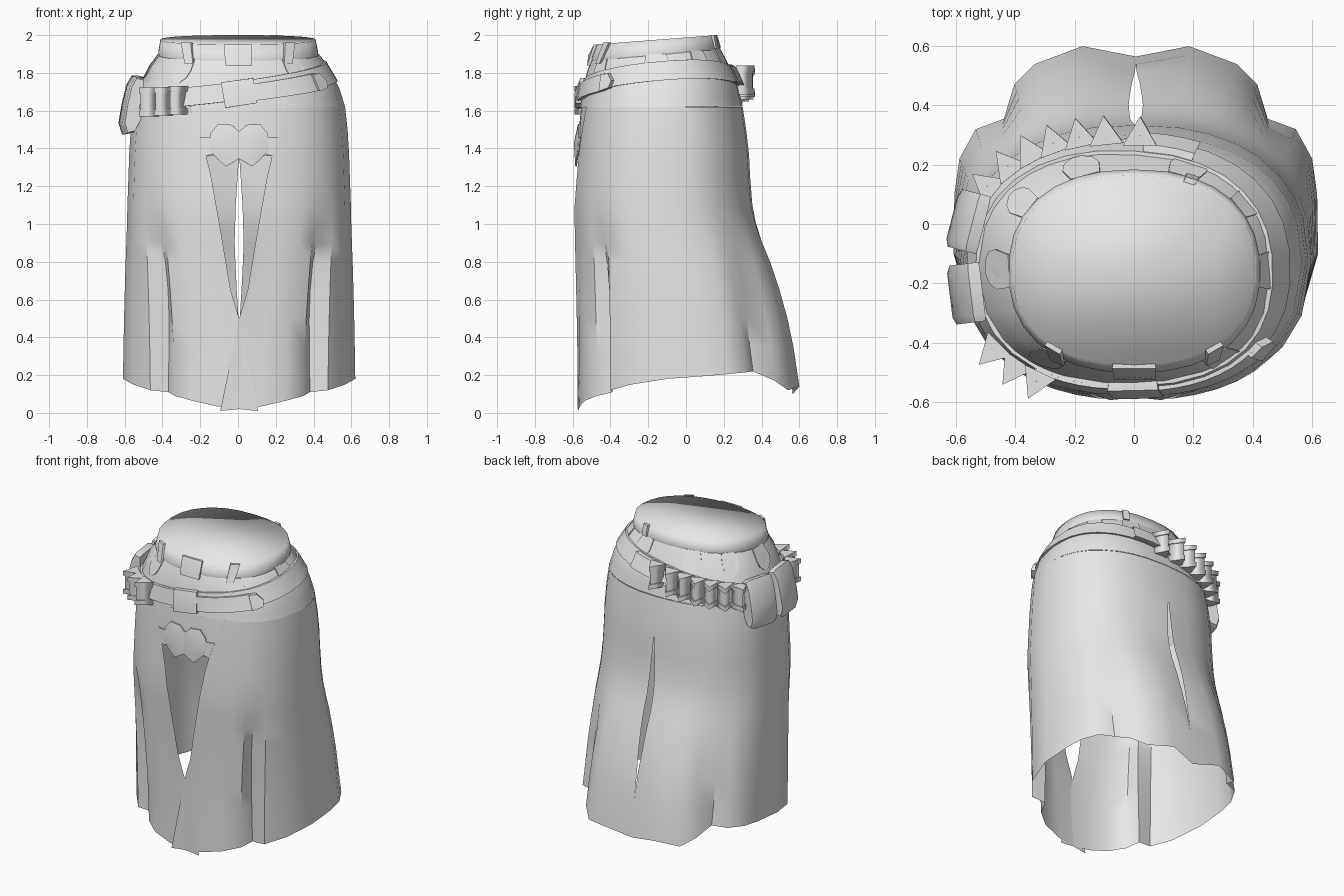
import bpy, bmesh, math
from mathutils import Vector

if "Cube" in bpy.data.objects:
    bpy.data.objects.remove(bpy.data.objects["Cube"])

cloth = bpy.data.materials.new("plain_grey")
cloth.diffuse_color = (0.8, 0.8, 0.8, 1)
cloth.use_nodes = True
cloth.node_tree.nodes["Principled BSDF"].inputs["Base Color"].default_value = cloth.diffuse_color

# body section keys: level, tilt, half width, front y, back y
KEYS = [(1.976, .077, .412, -.475, .165), (1.9, .09, .42, -.50, .18), (1.84, .07, .47, -.522, .215),
        (1.72, .03, .53, -.548, .275), (1.6, 0, .567, -.565, .305), (1.4, 0, .581, -.578, .332),
        (1.1, 0, .591, -.595, .347), (0, 0, .591, -.595, .347)]
POW = 0.87


def interp(keys, z):
    """Linear lookup in a table sorted by falling z."""
    if z >= keys[0][0]:
        return keys[0][1:]
    for k, n in zip(keys, keys[1:]):
        if z >= n[0]:
            t = (k[0] - z) / (k[0] - n[0])
            return [p + (q - p) * t for p, q in zip(k[1:], n[1:])]
    return keys[-1][1:]


def power(v):
    return math.copysign(abs(v) ** POW, v)


def pt(level, deg, off=0.0):
    """Point on the body; 0 degrees is the front, 90 is +x."""
    tilt, a, yf, yb = interp(KEYS, level)
    f = math.radians(deg)
    y = (yf + yb) / 2 - ((yb - yf) / 2 + off) * power(math.cos(f))
    return Vector(((a + off) * power(math.sin(f)), y, level + tilt * (y + .15)))


def surf(deg, z, off=0.0):
    """Point on the body at a true height."""
    level = z
    for _ in range(4):
        level += z - pt(level, deg, off).z
    return pt(level, deg, off)


def deg_at(x, z):
    a = interp(KEYS, z)[1]
    return math.copysign(math.degrees(math.asin(min(1, (abs(x) / a) ** (1 / POW)))), x)


def smooth(ob, angle):
    bpy.ops.object.select_all(action='DESELECT')
    ob.select_set(True)
    bpy.context.view_layer.objects.active = ob
    bpy.ops.object.shade_smooth_by_angle(angle=math.radians(angle))


def finish(name, bm, angle=40):
    for v in bm.verts:  # the body hangs slightly to one side
        v.co.x += .006 * min(1, max(0, (1.95 - v.co.z) * 5))
    me = bpy.data.meshes.new(name)
    bm.normal_update()
    bm.to_mesh(me)
    bm.free()
    ob = bpy.data.objects.new(name, me)
    bpy.context.collection.objects.link(ob)
    me.materials.append(cloth)
    smooth(ob, angle)
    return ob


def grid(name, rows, closed=False, flip=False, caps=False, angle=40):
    """Skin rows of points, listed from top to bottom."""
    bm = bmesh.new()
    vs = [[bm.verts.new(p) for p in r] for r in rows]
    n = len(rows[0])
    for r, s in zip(vs, vs[1:]):
        for i in range(n if closed else n - 1):
            j = (i + 1) % n
            q = [r[i], s[i], s[j], r[j]]
            bm.faces.new(q[::-1] if flip else q)
    if caps:
        bm.faces.new(vs[0])
    return finish(name, bm, angle)


def patch(name, outline, off, peak=None):
    """Raised plate on the body from (degrees, z) outline points."""
    bm = bmesh.new()
    n = len(outline)
    top = [bm.verts.new(surf(d, z, off)) for d, z in outline]
    low = [bm.verts.new(surf(d, z, -.004)) for d, z in outline]
    if peak is None:
        bm.faces.new(top)
    else:
        mid = bm.verts.new(surf(sum(d for d, z in outline) / n, sum(z for d, z in outline) / n, peak))
    for i in range(n):
        j = (i + 1) % n
        bm.faces.new((top[i], low[i], low[j], top[j]))
        if peak is not None:
            bm.faces.new((top[i], top[j], mid))
    bmesh.ops.recalc_face_normals(bm, faces=bm.faces)
    return finish(name, bm)


def front_plate(name, pts, off, peak=None):
    return patch(name, [(deg_at(x, z), z) for x, z in pts], off, peak)


RING = range(0, 360, 12)

# skirt halves: hem outline (x, y, z) from the front edge round to the back slit
HEM = [(-.10, -.57, .01), (.0, -.568, .02), (.12, -.562, .035), (.25, -.535, .065), (.34, -.47, .09),
       (.375, -.39, .11), (.47, -.40, .12), (.56, -.29, .15), (.615, -.1, .18), (.612, .1, .195),
       (.595, .22, .205), (.54, .32, .215), (.445, .355, .22), (.41, .47, .17), (.34, .54, .12),
       (.18, .6, .14), (.0, .565, .1)]
DEGS = [13, 20, 27, 33, 40, 47, 55, 70, 90, 105, 115, 126, 138, 148, 158, 168, 180]
EDGE = [(1.62, .26), (1.32, .16), (1.12, .125), (.92, .09), (.65, .045), (.5, 0), (.4, -.02), (.01, -.1)]
SLIT = [(1.37, 0), (1.1, .018), (.9, .024), (.7, .016), (.45, 0), (.1, 0)]
LEVELS = [(1.62, 0), (1.5, 0), (1.37, 0), (1.25, 0), (1.1, .02), (1.0, .11), (.9, .25), (.8, .41),
          (.65, .6), (.5, .76), (.35, .88), (0, 1)]
# small pull (x, y) that shapes the two folds
FOLD = {5: (-.03, .015), 12: (.015, -.008)}


def skirt_degs(z):
    first = deg_at(max(interp(EDGE, z)[0], 0), z)
    return [first + (DEGS[4] - first) * i / 4 if i < 4 else d for i, d in enumerate(DEGS)]


cloth_parts = []
for s, side in ((1, "right"), (-1, "left")):
    rows = []
    for z, w in LEVELS:
        row = []
        for i, (d, h) in enumerate(zip(skirt_degs(z), HEM)):
            q = Vector(h)
            v = pt(z, d).lerp(q, w)
            fx, fy = FOLD.get(i, (0, 0))
            v.x += fx * 4 * w * (1 - w)
            v.y += fy * 4 * w * (1 - w)
            v.z = q.z if z == 0 else z
            if i == 0:
                v.x = interp(EDGE, v.z)[0]
                v.y -= .003 * s * w
            if i == len(HEM) - 1:
                v.x = interp(SLIT, v.z)[0]
            row.append(Vector((v.x * s, v.y, v.z)))
        rows.append(row)
    cloth_parts.append(grid(side + "_skirt", rows, flip=s < 0))

# yoke, sharing its lowest ring with the skirt, then welded to it
half = skirt_degs(1.62)
loop = [-d for d in half[:-1]][::-1] + [-9, 0, 9] + half
yoke = grid("skirt_and_yoke", [[pt(l, d) for d in loop] for l in (1.9, 1.84, 1.78, 1.72, 1.67, 1.62)], True)
for ob in cloth_parts:
    ob.select_set(True)
bpy.ops.object.join()
bm = bmesh.new()
bm.from_mesh(yoke.data)
bmesh.ops.remove_doubles(bm, verts=bm.verts, dist=.0005)
bm.to_mesh(yoke.data)
bm.free()
smooth(yoke, 60)

# waistband running softly over into the flat top
grid("waistband", [[pt(l, d, o) for d in RING] for l, o in ((1.976, 0), (1.91, .006), (1.895, 0))],
     True, caps=True, angle=180)

# front under panel filling the top of the opening
rows = []
for z, w in ((1.64, .28), (1.55, .25), (1.45, .215), (1.36, .185)):
    rows.append([surf(deg_at(w * k / 4, z), z, -.006) for k in range(-4, 5)])
grid("front_under_panel", rows)

# two lobed front guard with side wings
LOBE = [(0, 1.49), (.04, 1.525), (.11, 1.53), (.15, 1.48), (.155, 1.39), (.11, 1.34), (.07, 1.305), (0, 1.345)]
WING = [(.14, 1.46), (.21, 1.46), (.175, 1.36), (.14, 1.37)]
for s, side in ((1, "right"), (-1, "left")):
    front_plate(side + "_guard_lobe", [(x * s, z) for x, z in LOBE], .004, .02)
    front_plate(side + "_guard_wing", [(x * s, z) for x, z in WING], .003)


# slanted hip belt
def belt_z(d):
    p = pt(1.72, d)
    return 1.752 + .13 * p.x + .085 * p.y


def belt(name, degs, height, off, drop=0, closed=False):
    prof = ((.5, -.004), (.5, off), (-.5, off), (-.5, -.004))
    rows = [[surf(d, belt_z(d) - drop + k * height, o) for d in degs] for k, o in prof]
    grid(name, rows, closed)


belt("hip_belt", RING, .1, .012, closed=True)
belt("belt_end", range(0, 52, 6), .09, .024, .018)
patch("belt_tip", [(46, belt_z(46) + .027), (53, belt_z(53) + .022), (57, belt_z(57) - .018),
                   (55, belt_z(55) - .055), (46, belt_z(46) - .063)], .036)
belt("front_belt_strap", range(-36, 1, 6), .1, .02)
belt("back_belt_strap", range(160, 184, 6), .09, .035)

# buckles and belt loops
front_plate("waist_buckle", [(-.072, 1.95), (.072, 1.95), (.072, 1.84), (-.072, 1.84)], .015, .026)
front_plate("hip_buckle", [(-.093, 1.75), (.073, 1.772), (.09, 1.64), (-.07, 1.615)], .03, .04)
for x in (-.27, .27):
    front_plate("belt_loop", [(x - .025, 1.96), (x + .025, 1.96), (x + .022, 1.85), (x - .022, 1.85)], .012)
patch("back_belt_loop", [(153, 2.0), (159, 2.0), (159, 1.93), (153, 1.93)], .014)

# rounded tabs hanging from the waistband
for d in (37, 90, 126, 160, 200, 234, 270, 323):
    z = pt(1.9, d).z
    patch("waist_tab", [(d + u, z + v) for u, v in ((-7, 0), (-8, -.06), (-6, -.1), (-2, -.125),
                                                   (2, -.125), (6, -.1), (8, -.06), (7, 0))], .005)

# three sided cartridges: body tube and two wider collars
for d in (-32, -42, -53, -122, -134, -144.5, -154, -163.5, -172, -181):
    f = math.radians(d)
    c = surf(d, belt_z(d) - .015, .035)
    out = math.atan2(-math.cos(f) / .41, math.sin(f) / .54)

    def tri(r, h):
        return [c + Vector((r * math.cos(out + k * math.tau / 3), r * math.sin(out + k * math.tau / 3), h))
                for k in range(3)]
    grid("cartridge_body", [tri(.055, .06), tri(.055, -.06)], True, angle=125)
    for top, low in ((.076, .045), (-.045, -.076)):
        grid("cartridge_collar", [tri(.066, top), tri(.066, low)], True, angle=125)
        grid("cartridge_end", [tri(.001, top), tri(.066, top)], True)
        grid("cartridge_end", [tri(.066, low), tri(.001, low)], True)

# two hip pouches, side profile (outward, up) extruded along the belt
POUCH = [(-.02, .14), (.02, .15), (.05, .1), (.075, 0), (.092, -.1), (.075, -.155), (.03, -.145), (-.02, -.05)]
for name, base, o in (("rear_pouch", (-.531, 0, 1.635), (-.97, .25)), ("front_pouch", (-.536, -.23, 1.63), (-.99, -.12))):
    out = Vector((o[0], o[1], 0)).normalized()
    side = Vector((-out.y, out.x, 0))
    bm = bmesh.new()
    ends = []
    for t, k in ((-.1, .88), (-.075, 1), (.075, 1), (.1, .88)):
        ends.append([bm.verts.new(Vector(base) + out * u * k + side * t + Vector((0, 0, h * (.5 + k / 2))))
                     for u, h in POUCH])
    n = len(POUCH)
    for a, b in zip(ends, ends[1:]):
        for i in range(n):
            bm.faces.new((a[i], a[(i + 1) % n], b[(i + 1) % n], b[i]))
    bm.faces.new(ends[0])
    bm.faces.new(ends[-1])
    bmesh.ops.recalc_face_normals(bm, faces=bm.faces)
    finish(name, bm)
